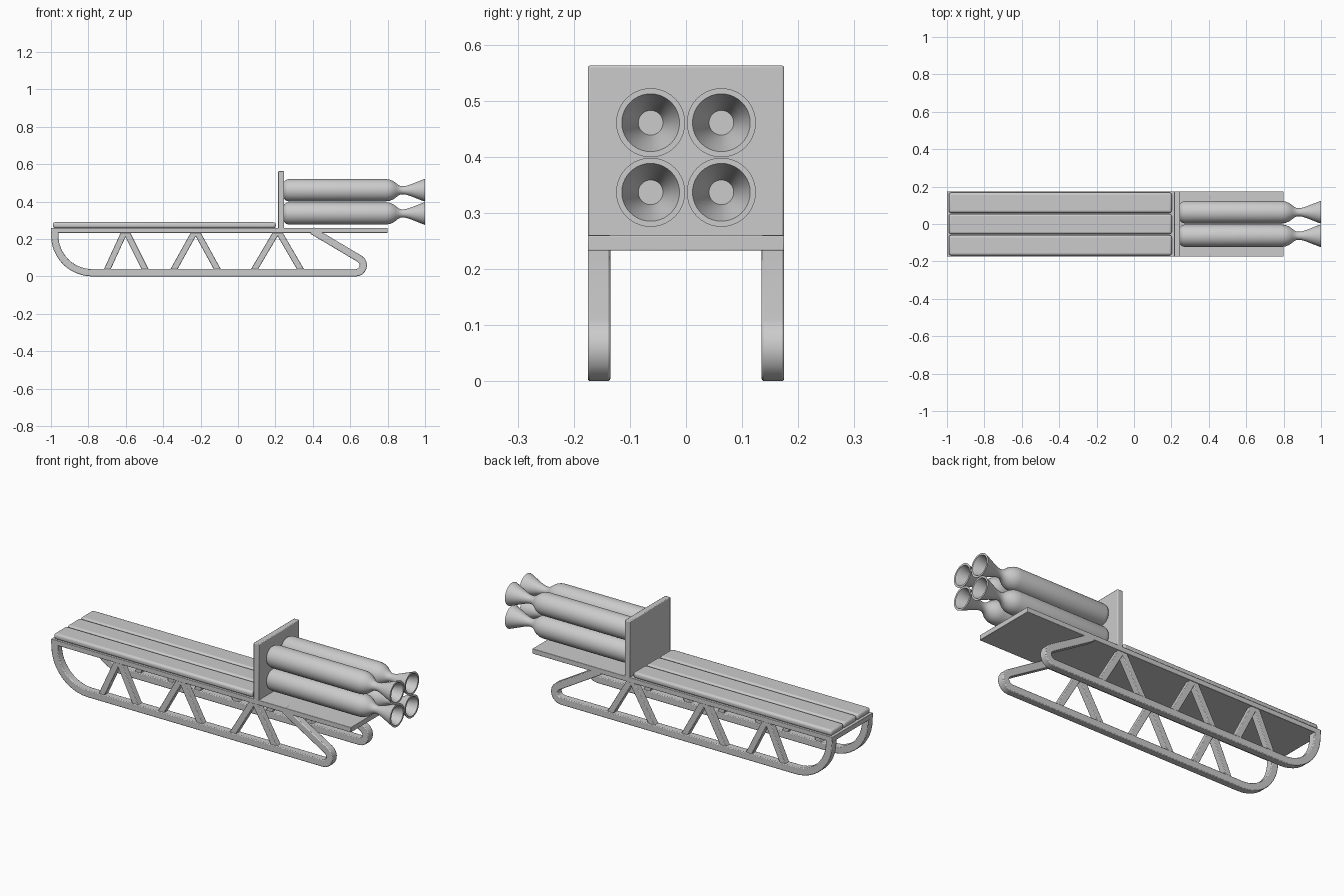
import bpy, bmesh
from math import sin, cos, pi, radians
from mathutils import Vector

if "Cube" in bpy.data.objects:
    bpy.data.objects.remove(bpy.data.objects["Cube"])


def finish(name, bm, bevel=0, segments=2, mirror=False, angle=50):
    bmesh.ops.recalc_face_normals(bm, faces=bm.faces)
    me = bpy.data.meshes.new(name)
    bm.to_mesh(me)
    bm.free()
    ob = bpy.data.objects.new(name, me)
    bpy.context.collection.objects.link(ob)
    if mirror:
        m = ob.modifiers.new("mirror", 'MIRROR')
        m.use_axis = (False, True, False)
    if bevel:
        b = ob.modifiers.new("bevel", 'BEVEL')
        b.width, b.segments, b.limit_method = bevel, segments, 'ANGLE'
        b.angle_limit = radians(40)
    bpy.ops.object.select_all(action='DESELECT')
    ob.select_set(True)
    bpy.context.view_layer.objects.active = ob
    bpy.ops.object.shade_smooth_by_angle(angle=radians(angle))
    return ob


def box(name, lo, hi, bevel, segments=2):
    bm = bmesh.new()
    bmesh.ops.create_cube(bm, size=1)
    for v in bm.verts:
        v.co = [l + (c + 0.5) * (h - l) for l, h, c in zip(lo, hi, v.co)]
    return finish(name, bm, bevel, segments)


def bar(name, path, w, y, depth, bevel):
    """Square bar swept along an xz path, mirrored to the other side."""
    bm = bmesh.new()
    pts = [Vector(p) for p in path]
    rings = []
    for i, p in enumerate(pts):
        a = (p - pts[i - 1]).normalized() if i else (pts[1] - p).normalized()
        b = (pts[i + 1] - p).normalized() if i < len(pts) - 1 else a
        t = (a + b).normalized()
        n = Vector((-t.y, t.x)) * (w / 2) / max(t.dot(a), 0.5)
        rings.append([bm.verts.new((p.x + s * n.x, y + d * depth / 2, p.y + s * n.y))
                      for s, d in ((1, 1), (1, -1), (-1, -1), (-1, 1))])
    for r, q in zip(rings, rings[1:]):
        for k in range(4):
            bm.faces.new((r[k], r[(k + 1) % 4], q[(k + 1) % 4], q[k]))
    bm.faces.new(rings[0])
    bm.faces.new(rings[-1])
    return finish(name, bm, bevel, 2, mirror=True)


def lathe(name, profile, y, z, n=40):
    """Revolve (x, radius) points around an axis along x; ends are capped."""
    bm = bmesh.new()
    rings = [[bm.verts.new((x, y + r * cos(2 * pi * k / n), z + r * sin(2 * pi * k / n)))
              for k in range(n)] for x, r in profile]
    for a, b in zip(rings, rings[1:]):
        for k in range(n):
            bm.faces.new((a[k], a[(k + 1) % n], b[(k + 1) % n], b[k]))
    bm.faces.new(rings[0])
    bm.faces.new(rings[-1])
    return finish(name, bm, angle=40)


# Deck, upright panel and seat slats
box("deck", (-1, -0.175, 0.233), (0.8, 0.175, 0.26), 0.002)
box("back_panel", (0.215, -0.175, 0.255), (0.247, 0.175, 0.563), 0.004)
for i in range(3):
    y = (i - 1) * 0.114
    box(f"seat_slat_{i + 1}", (-0.99, y - 0.054, 0.258), (0.202, y + 0.054, 0.29), 0.012, 3)

# Runners: curled front, flat bottom, tight rear bend and rising stay
curl = [(-0.78 - 0.2 * cos(t * pi / 24), 0.22 - 0.2 * sin(t * pi / 24)) for t in range(13)]
bend = [(0.63 + 0.04 * sin(t * radians(150) / 8), 0.06 - 0.04 * cos(t * radians(150) / 8))
        for t in range(9)]
bar("runner", [(-0.98, 0.25)] + curl + bend + [(0.395, 0.246)], 0.039, 0.155, 0.04, 0.004)

# V-shaped struts between runners and deck
for i, (left, top, right) in enumerate(((-0.705, -0.602, -0.49),
                                        (-0.35, -0.226, -0.103),
                                        (0.08, 0.212, 0.342))):
    bar(f"strut_{i + 1}_front", [(left, 0.025), (top - 0.003, 0.243)], 0.033, 0.155, 0.033, 0.003)
    bar(f"strut_{i + 1}_rear", [(right, 0.025), (top + 0.003, 0.243)], 0.033, 0.155, 0.033, 0.003)

# Four rockets: rounded body, shoulder, neck, flared hollow nozzle
rocket = [(0.246, 0.045), (0.252, 0.052), (0.26, 0.057), (0.27, 0.0595),
          (0.79, 0.0595), (0.81, 0.057), (0.83, 0.049), (0.845, 0.038), (0.858, 0.028),
          (0.87, 0.0225), (0.885, 0.0215), (0.90, 0.024), (0.925, 0.032), (0.96, 0.046),
          (1.0, 0.0615), (1.0, 0.0515), (0.96, 0.038), (0.925, 0.027), (0.90, 0.022)]
for row, z in (("lower", 0.337), ("upper", 0.461)):
    for side, y in (("front", -0.063), ("back", 0.063)):
        lathe(f"rocket_{row}_{side}", rocket, y, z)
